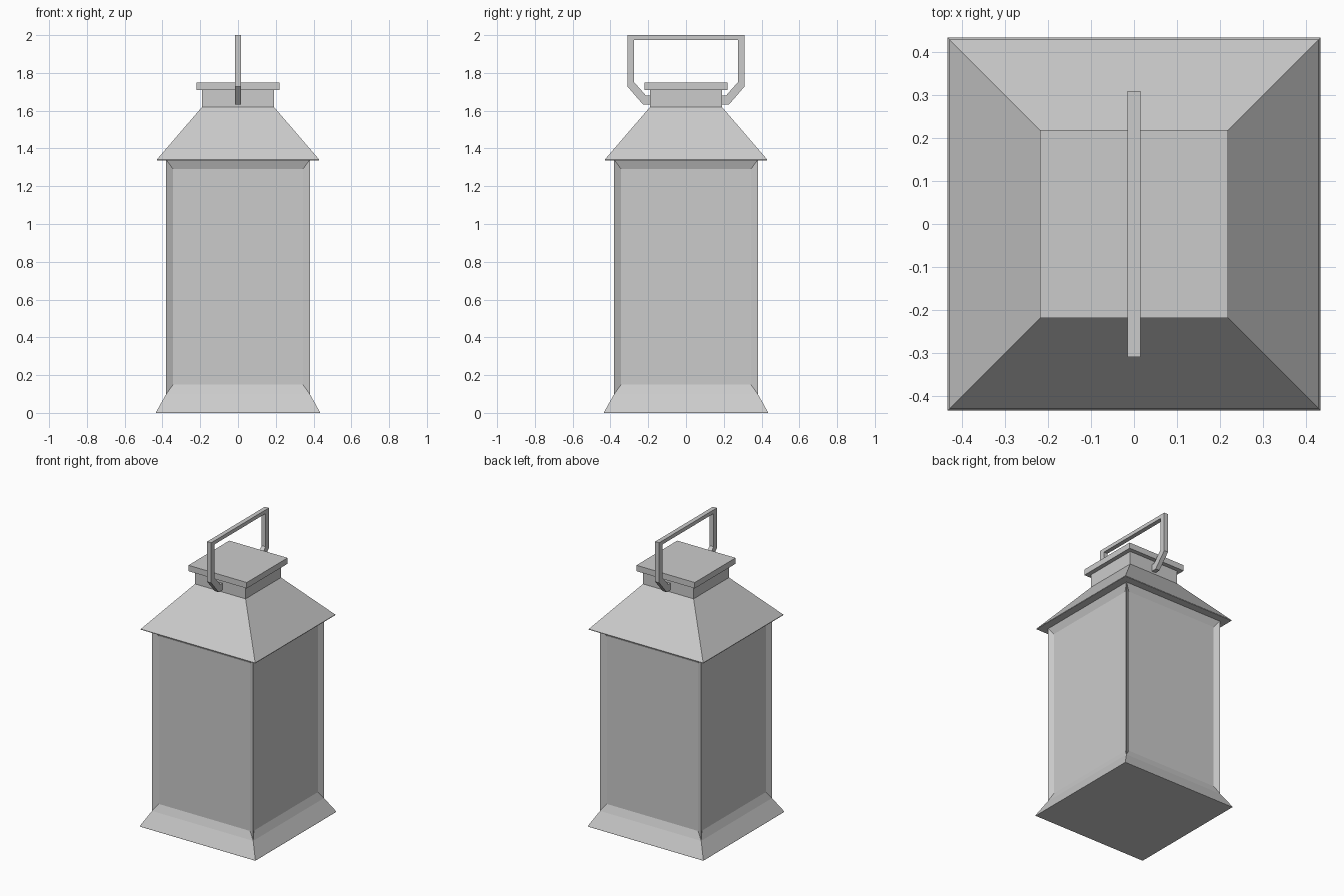
import bpy, bmesh
from mathutils import Vector

if "Cube" in bpy.data.objects:
    bpy.data.objects.remove(bpy.data.objects["Cube"])


def finish(bm, name):
    bmesh.ops.recalc_face_normals(bm, faces=bm.faces)
    mesh = bpy.data.meshes.new(name)
    bm.to_mesh(mesh)
    bm.free()
    obj = bpy.data.objects.new(name, mesh)
    bpy.context.collection.objects.link(obj)
    return obj


def square_stack(rings):
    """Closed square solid through (half width, z) rings."""
    bm = bmesh.new()
    loops = [[bm.verts.new((sx * r, sy * r, z))
              for sx, sy in ((-1, -1), (1, -1), (1, 1), (-1, 1))]
             for r, z in rings]
    for a, b in zip(loops, loops[1:]):
        for i in range(4):
            j = (i + 1) % 4
            bm.faces.new((a[i], a[j], b[j], b[i]))
    bm.faces.new(loops[0][::-1])
    bm.faces.new(loops[-1])
    bm.normal_update()
    return bm


# Flared foot, sloping roof, neck and cap
finish(square_stack([(0.434, 0), (0.434, 0.004), (0.38, 0.10)]), "base")
finish(square_stack([(0.43, 1.337), (0.43, 1.341), (0.19, 1.62)]), "roof")
finish(square_stack([(0.19, 1.62), (0.19, 1.712)]), "neck")
finish(square_stack([(0.219, 1.71), (0.219, 1.75)]), "cap")

# Body with a recessed window on each side
bm = square_stack([(0.38, 0.10), (0.38, 1.34)])
sides = [f for f in bm.faces if abs(f.normal.z) < 0.5]
bmesh.ops.inset_individual(bm, faces=sides, thickness=0.052)
for f in sides:
    inward = -0.02 * f.normal
    for v in f.verts:
        v.co += inward
        v.co.z += 0.013 if v.co.z < 0.7 else -0.013
finish(bm, "body")

# Flat bar handle: matching outer and inner outline points (y, z), mirrored
outer = [(0.185, 1.633), (0.228, 1.633), (0.31, 1.728), (0.31, 2.0)]
inner = [(0.185, 1.68), (0.212, 1.68), (0.274, 1.75), (0.274, 1.975)]
outer += [(-y, z) for y, z in reversed(outer)]
inner += [(-y, z) for y, z in reversed(inner)]
bm = bmesh.new()
o = [bm.verts.new((-0.015, y, z)) for y, z in outer]
n = [bm.verts.new((-0.015, y, z)) for y, z in inner]
strip = [bm.faces.new((o[i], o[i + 1], n[i + 1], n[i])) for i in range(len(o) - 1)]
ext = bmesh.ops.extrude_face_region(bm, geom=strip, use_keep_orig=True)
bmesh.ops.translate(bm, vec=Vector((0.03, 0, 0)),
                    verts=[g for g in ext["geom"] if isinstance(g, bmesh.types.BMVert)])
finish(bm, "handle")
